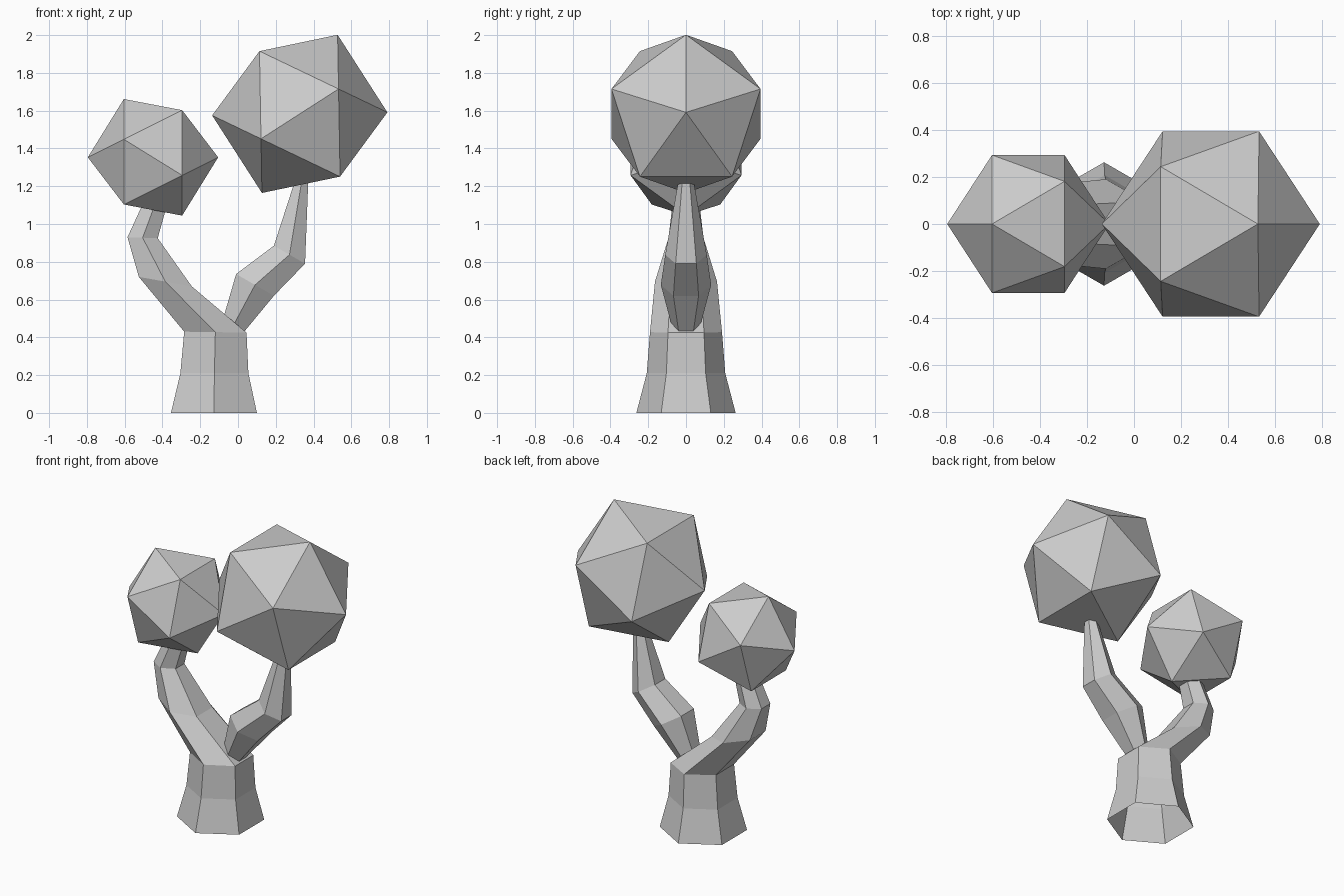
import bpy, bmesh, math
from mathutils import Vector

cube = bpy.data.objects.get("Cube")
if cube:
    bpy.data.objects.remove(cube, do_unlink=True)

grey = bpy.data.materials.new("plain_grey")
grey.use_nodes = True
colour = (0.6, 0.6, 0.6, 1.0)
grey.diffuse_color = colour
grey.node_tree.nodes["Principled BSDF"].inputs["Base Color"].default_value = colour


def add_object(name, bm):
    mesh = bpy.data.meshes.new(name)
    bm.to_mesh(mesh)
    bm.free()
    mesh.materials.append(grey)
    obj = bpy.data.objects.new(name, mesh)
    bpy.context.collection.objects.link(obj)
    return obj


def hex_limb(name, sections):
    """Open six-sided tube; each section is (left x, left z, right x, right z)."""
    bm = bmesh.new()
    rings = []
    for lx, lz, rx, rz in sections:
        left, right = Vector((lx, 0, lz)), Vector((rx, 0, rz))
        centre, half = (left + right) / 2, (right - left) / 2
        depth = Vector((0, half.length / math.cos(math.pi / 6), 0))
        ring = []
        for i in range(6):
            a = math.radians(30 + 60 * i)
            offset = half * (math.cos(a) / math.cos(math.pi / 6))
            ring.append(bm.verts.new(centre + offset + depth * math.sin(a)))
        rings.append(ring)
    for low, high in zip(rings, rings[1:]):
        for i in range(6):
            j = (i + 1) % 6
            bm.faces.new((low[i], low[j], high[j], high[i]))
    return add_object(name, bm)


def foliage(name, radius, location, turn):
    bm = bmesh.new()
    bmesh.ops.create_icosphere(bm, subdivisions=1, radius=radius)
    obj = add_object(name, bm)
    obj.location = location
    obj.rotation_euler = [math.radians(t) for t in turn]
    return obj


# Trunk flares at the ground and bends into the right limb
hex_limb("trunk", [
    (-0.355, 0, 0.1, 0),
    (-0.305, 0.21, 0.055, 0.21),
    (-0.285, 0.43, 0.045, 0.425),
    (-0.525, 0.72, -0.245, 0.67),
    (-0.585, 0.93, -0.425, 0.925),
    (-0.475, 1.17, -0.365, 1.14),
])

# Side branch grows out of the top of the trunk
hex_limb("branch", [
    (-0.09, 0.46, 0.0, 0.39),
    (-0.01, 0.735, 0.19, 0.62),
    (0.19, 0.885, 0.355, 0.79),
    (0.305, 1.24, 0.372, 1.23),
])

# Faceted crowns, poles lying sideways
foliage("small_crown", 0.345, (-0.45, 0, 1.353), (0, -90, 0))
foliage("large_crown", 0.464, (0.327, 0, 1.583), (0, -89, 180))
